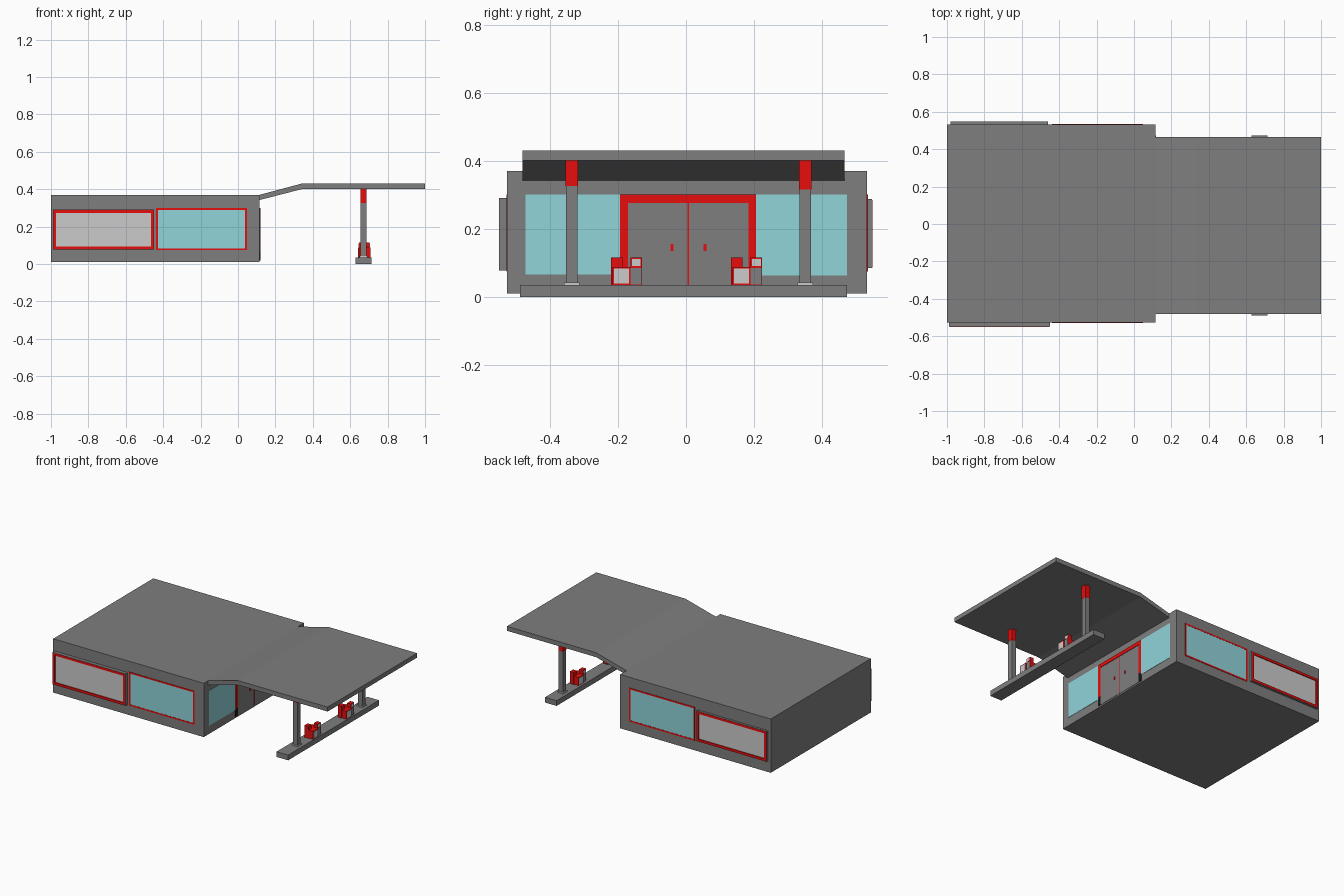
import bpy, bmesh

if "Cube" in bpy.data.objects:
    bpy.data.objects.remove(bpy.data.objects["Cube"])


def material(name, rgb):
    m = bpy.data.materials.new(name)
    m.diffuse_color = (*rgb, 1)
    m.use_nodes = True
    m.node_tree.nodes["Principled BSDF"].inputs["Base Color"].default_value = m.diffuse_color
    return m


RED = material("red", (0.8, 0.004, 0.004))
GLASS = material("glass", (0.28, 0.66, 0.70))
LIGHT = material("light_panel", (0.70, 0.69, 0.69))
BLACK = material("black", (0.01, 0.01, 0.01))
GREY = material("dark_grey", (0.21, 0.21, 0.21))


def finish(bm, name, mat):
    bmesh.ops.recalc_face_normals(bm, faces=bm.faces[:])
    mesh = bpy.data.meshes.new(name)
    bm.to_mesh(mesh)
    bm.free()
    mesh.materials.append(mat)
    ob = bpy.data.objects.new(name, mesh)
    bpy.context.collection.objects.link(ob)
    return ob


def boxes(name, parts, mat=GREY):
    """One object from boxes given as (x0, x1, y0, y1, z0, z1)."""
    bm = bmesh.new()
    for x0, x1, y0, y1, z0, z1 in parts:
        for v in bmesh.ops.create_cube(bm, size=1)["verts"]:
            v.co = (x1 if v.co.x > 0 else x0,
                    y1 if v.co.y > 0 else y0,
                    z1 if v.co.z > 0 else z0)
    return finish(bm, name, mat)


def extrude_y(name, profile, y0, y1):
    """Extrude an (x, z) outline along y."""
    bm = bmesh.new()
    face = bm.faces.new([bm.verts.new((x, y0, z)) for x, z in profile])
    out = bmesh.ops.extrude_face_region(bm, geom=[face])["geom"]
    for v in out:
        if isinstance(v, bmesh.types.BMVert):
            v.co.y = y1
    return finish(bm, name, GREY)


def frame_bars(a0, a1, z0, z1, t):
    """Four bars (a0, a1, z0, z1) around a rectangle."""
    return [(a0, a0 + t, z0, z1), (a1 - t, a1, z0, z1),
            (a0 + t, a1 - t, z0, z0 + t), (a0 + t, a1 - t, z1 - t, z1)]


# Shop building
WX, Y0, Y1 = 0.115, -0.526, 0.532
boxes("shop_building", [(-1, WX, Y0, Y1, 0.01, 0.37)])

# Side walls: grey-cased display panel with red face frame, and framed window
sides = [("front", Y0, -1, (-0.989, -0.449, 0.077, 0.291), 0.024),
         ("back", Y1, 1, (-0.98, -0.46, 0.084, 0.287), 0.016)]
for side, y, s, (x0, x1, z0, z1), depth in sides:
    def span(d, start=-0.01):
        return sorted((y + s * start, y + s * d))
    boxes(side + "_panel_case", [(a, b, *span(depth - 0.001), c, d) for a, b, c, d
                                 in frame_bars(x0, x1, z0, z1, 0.004)])
    boxes(side + "_panel_frame", [(a, b, *span(depth), c, d) for a, b, c, d
                                  in frame_bars(x0 + 0.002, x1 - 0.002, z0 + 0.002,
                                                z1 - 0.002, 0.015)], RED)
    boxes(side + "_display_panel", [(x0 + 0.017, x1 - 0.017, *span(depth - 0.006),
                                     z0 + 0.017, z1 - 0.017)], LIGHT)
    boxes(side + "_window_frame", [(a, b, *span(0.002), c, d) for a, b, c, d
                                   in frame_bars(-0.438, 0.047, 0.074, 0.30, 0.01)], RED)
    boxes(side + "_window_glass", [(-0.428, 0.037, *span(0.001), 0.084, 0.29)], GLASS)

# Entrance: shop windows, door frame, double door
boxes("shop_windows", [(WX - 0.01, WX + 0.002, -0.472, -0.194, 0.065, 0.30),
                       (WX - 0.01, WX + 0.002, 0.206, 0.473, 0.062, 0.30)], GLASS)
boxes("door_frame", [(WX - 0.01, WX + 0.005, -0.194, -0.171, 0.075, 0.30),
                     (WX - 0.01, WX + 0.005, 0.184, 0.206, 0.075, 0.30),
                     (WX - 0.01, WX + 0.005, -0.171, 0.184, 0.276, 0.30)], RED)
boxes("door_frame_feet", [(WX - 0.01, WX + 0.004, -0.194, -0.171, 0.02, 0.075),
                          (WX - 0.01, WX + 0.004, 0.184, 0.206, 0.02, 0.075)], BLACK)
boxes("double_door", [(WX - 0.01, WX + 0.002, -0.171, 0.0045, 0.02, 0.276),
                      (WX - 0.01, WX + 0.002, 0.0085, 0.184, 0.02, 0.276)])
boxes("door_seam", [(WX - 0.01, WX + 0.003, 0.0045, 0.0085, 0.02, 0.276)], RED)
boxes("door_handles", [(WX, WX + 0.006, y - 0.004, y + 0.004, 0.135, 0.155)
                       for y in (-0.041, 0.056)], RED)

# Canopy roof with a sloped link to the building
extrude_y("canopy_roof", [(WX, 0.342), (0.34, 0.40), (1, 0.40),
                          (1, 0.43), (0.34, 0.43), (WX, 0.37)], -0.48, 0.465)

# Pump island
boxes("pump_island", [(0.627, 0.713, -0.488, 0.473, 0, 0.035)])

# Canopy pillars with red tops and pale foot plates
for i, (y, z) in enumerate([(-0.336, 0.325), (0.35, 0.315)], 1):
    boxes(f"pillar_{i}", [(0.655, 0.687, y - 0.017, y + 0.017, 0.035, z)])
    boxes(f"pillar_top_{i}", [(0.654, 0.688, y - 0.018, y + 0.018, z, 0.401)], RED)
    boxes(f"pillar_foot_{i}", [(0.650, 0.692, y - 0.023, y + 0.023, 0.034, 0.042)], LIGHT)

# Fuel pumps: each has two half-units, the rear one turned half a circle
CX, CY = 0.675, -0.175
for i, dy in enumerate((0, 0.353), 1):
    red, pale, grey = [], [], []
    for s in (1, -1):
        def put(group, x0, x1, y0, y1, z0, z1):
            xs = sorted((CX + s * x0, CX + s * x1))
            ys = sorted((CY + dy + s * y0, CY + dy + s * y1))
            group.append((*xs, *ys, z0, z1))
        put(red, 0, 0.033, -0.042, 0.012, 0.034, 0.088)        # lower cabinet
        put(pale, 0.030, 0.0345, -0.037, 0.007, 0.039, 0.083)  # cabinet face
        put(red, 0, 0.028, 0.012, 0.046, 0.034, 0.115)         # display tower
        put(pale, 0.026, 0.0295, 0.016, 0.042, 0.091, 0.111)   # display face
        put(grey, 0.02, 0.029, 0.012, 0.044, 0.036, 0.085)     # hose plate
    boxes(f"pump_body_{i}", red, RED)
    boxes(f"pump_faces_{i}", pale, LIGHT)
    boxes(f"pump_hose_plates_{i}", grey)
